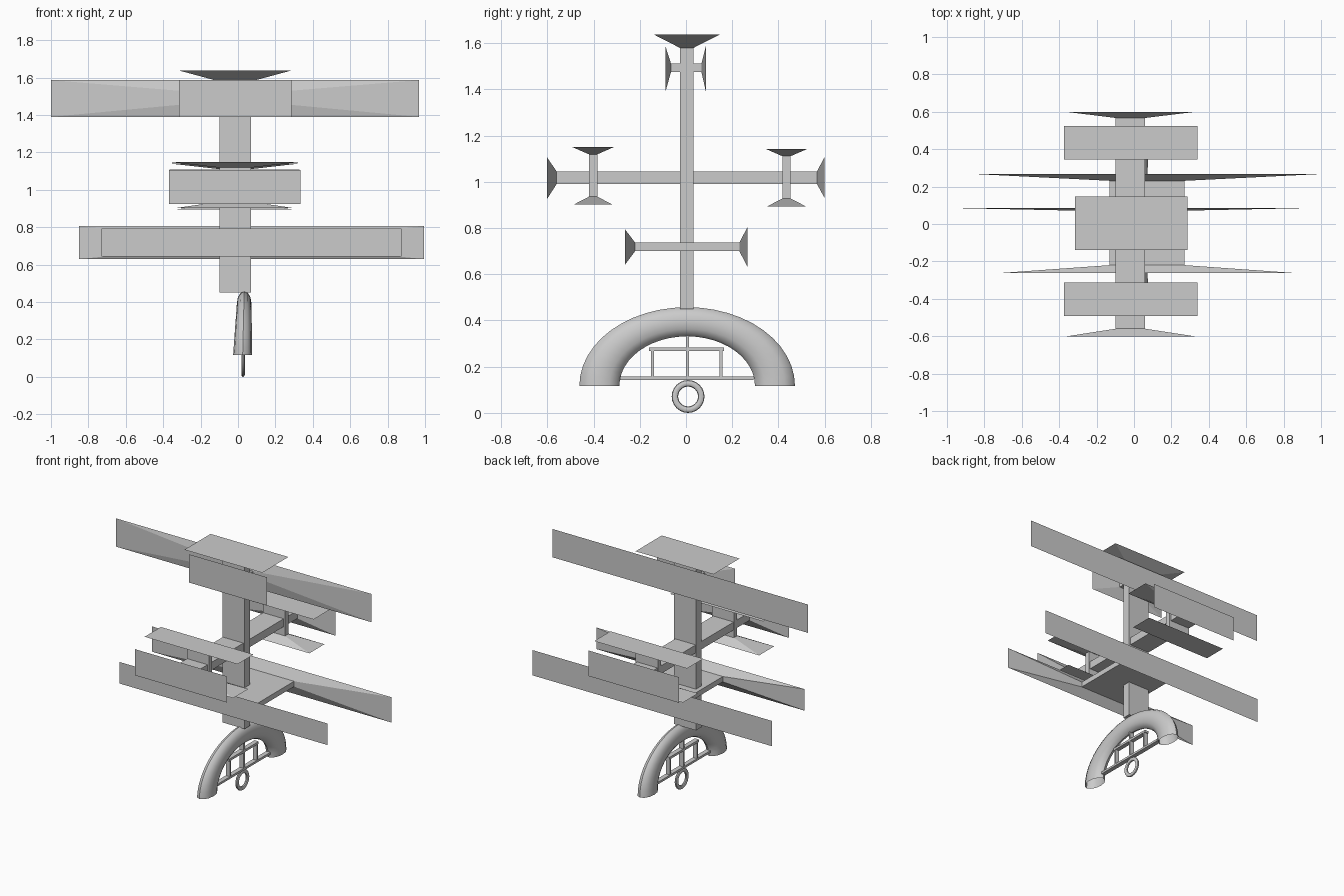
import bpy, bmesh
from math import pi, sin, cos

if "Cube" in bpy.data.objects:
    bpy.data.objects.remove(bpy.data.objects["Cube"])


def make(name, bm, smooth=False):
    bmesh.ops.recalc_face_normals(bm, faces=bm.faces)
    me = bpy.data.meshes.new(name)
    bm.to_mesh(me)
    bm.free()
    ob = bpy.data.objects.new(name, me)
    bpy.context.collection.objects.link(ob)
    if smooth:
        bpy.ops.object.select_all(action='DESELECT')
        bpy.context.view_layer.objects.active = ob
        ob.select_set(True)
        bpy.ops.object.shade_smooth_by_angle(angle=pi / 5)
    return ob


def loft(name, axis, p0, r0, p1, r1):
    """Box between two rectangles (x0, x1, v0, v1) at p0 and p1 along y or z."""
    bm = bmesh.new()
    rings = []
    for p, (a, b, c, d) in ((p0, r0), (p1, r1)):
        rings.append([bm.verts.new((x, p, v) if axis == 'y' else (x, v, p))
                      for x, v in ((a, c), (b, c), (b, d), (a, d))])
    for i in range(4):
        j = (i + 1) % 4
        bm.faces.new((rings[0][i], rings[0][j], rings[1][j], rings[1][i]))
    bm.faces.new(rings[0])
    bm.faces.new(rings[1])
    return make(name, bm)


def bar(name, axis, p0, p1, rect):
    return loft(name, axis, p0, rect, p1, rect)


# central mast with its flared top panel
mast = (-0.10, 0.07, -0.027, 0.033)
bar("mast", 'z', 0.45, 1.58, mast)
loft("top_panel", 'z', 1.58, mast, 1.638, (-0.315, 0.285, -0.14, 0.148))

# cross beams: start, end, section, front panel (y, rect), back panel (y, rect)
beams = {
    "upper": (-0.065, 0.067, (-0.10, 0.07, 1.475, 1.512),
              -0.089, (-0.315, 0.285, 1.39, 1.587), 0.086, (-1.0, 0.968, 1.39, 1.587)),
    "middle": (-0.56, 0.567, (-0.098, 0.06, 0.99, 1.045),
               -0.602, (-0.37, 0.335, 0.925, 1.107), 0.60, (-0.365, 0.33, 0.93, 1.108)),
    "lower": (-0.22, 0.231, (-0.13, 0.27, 0.70, 0.737),
              -0.263, (-0.73, 0.875, 0.643, 0.793), 0.267, (-0.85, 0.995, 0.63, 0.806)),
}
for n, (y0, y1, sec, yf, rf, yb, rb) in beams.items():
    bar(n + "_beam", 'y', y0, y1, sec)
    loft(n + "_front_panel", 'y', y0, sec, yf, rf)
    loft(n + "_back_panel", 'y', y1, sec, yb, rb)

# short posts through the middle beam, each with an upper and a lower panel
for n, y, dz in (("front", -0.402, 0.004), ("back", 0.435, -0.004)):
    sec = (-0.10, 0.07, y - 0.018, y + 0.018)
    bar(n + "_post", 'z', 0.932 + dz, 1.115 + dz, sec)
    loft(n + "_post_upper_panel", 'z', 1.115 + dz, sec, 1.146 + dz,
         (-0.375, 0.34, y - 0.089, y + 0.089))
    loft(n + "_post_lower_panel", 'z', 0.932 + dz, sec, 0.898 + dz,
         (-0.34, 0.303, y - 0.083, y + 0.083))

# arched foot: half of a squashed ring, open at both ends
bm = bmesh.new()
N, M = 24, 12
rings = []
for i in range(N + 1):
    t = pi * i / N
    ring = []
    for k in range(M):
        a = 2 * pi * k / M
        r = 0.38 + 0.0865 * cos(a)
        x = 0.025 + 0.008 * sin(t) + (0.051 - 0.012 * sin(t)) * sin(a)
        ring.append(bm.verts.new((x, 0.005 + r * cos(t), 0.117 + 0.73 * r * sin(t))))
    rings.append(ring)
for i in range(N):
    for k in range(M):
        j = (k + 1) % M
        bm.faces.new((rings[i][k], rings[i][j], rings[i + 1][j], rings[i + 1][k]))
make("arch", bm, True)

# frame inside the arch
fx = (0.012, 0.044)
bar("frame_lower_bar", 'y', -0.285, 0.293, (*fx, 0.143, 0.158))
bar("frame_upper_bar", 'y', -0.16, 0.165, (*fx, 0.267, 0.283))
for n, y, top in (("front", -0.145, 0.27), ("middle", 0.006, 0.34), ("back", 0.152, 0.27)):
    bar("frame_" + n + "_post", 'z', 0.15, top, (*fx, y - 0.006, y + 0.006))

# hanging ring at the bottom
bm = bmesh.new()
N, M = 24, 10
rings = []
for i in range(N):
    t = 2 * pi * i / N
    rings.append([bm.verts.new((0.027 + 0.010 * sin(2 * pi * k / M),
                                0.009 + (0.057 + 0.014 * cos(2 * pi * k / M)) * cos(t),
                                0.071 + (0.057 + 0.014 * cos(2 * pi * k / M)) * sin(t)))
                  for k in range(M)])
for i in range(N):
    for k in range(M):
        j, n = (k + 1) % M, (i + 1) % N
        bm.faces.new((rings[i][k], rings[i][j], rings[n][j], rings[n][k]))
make("ring", bm, True)
